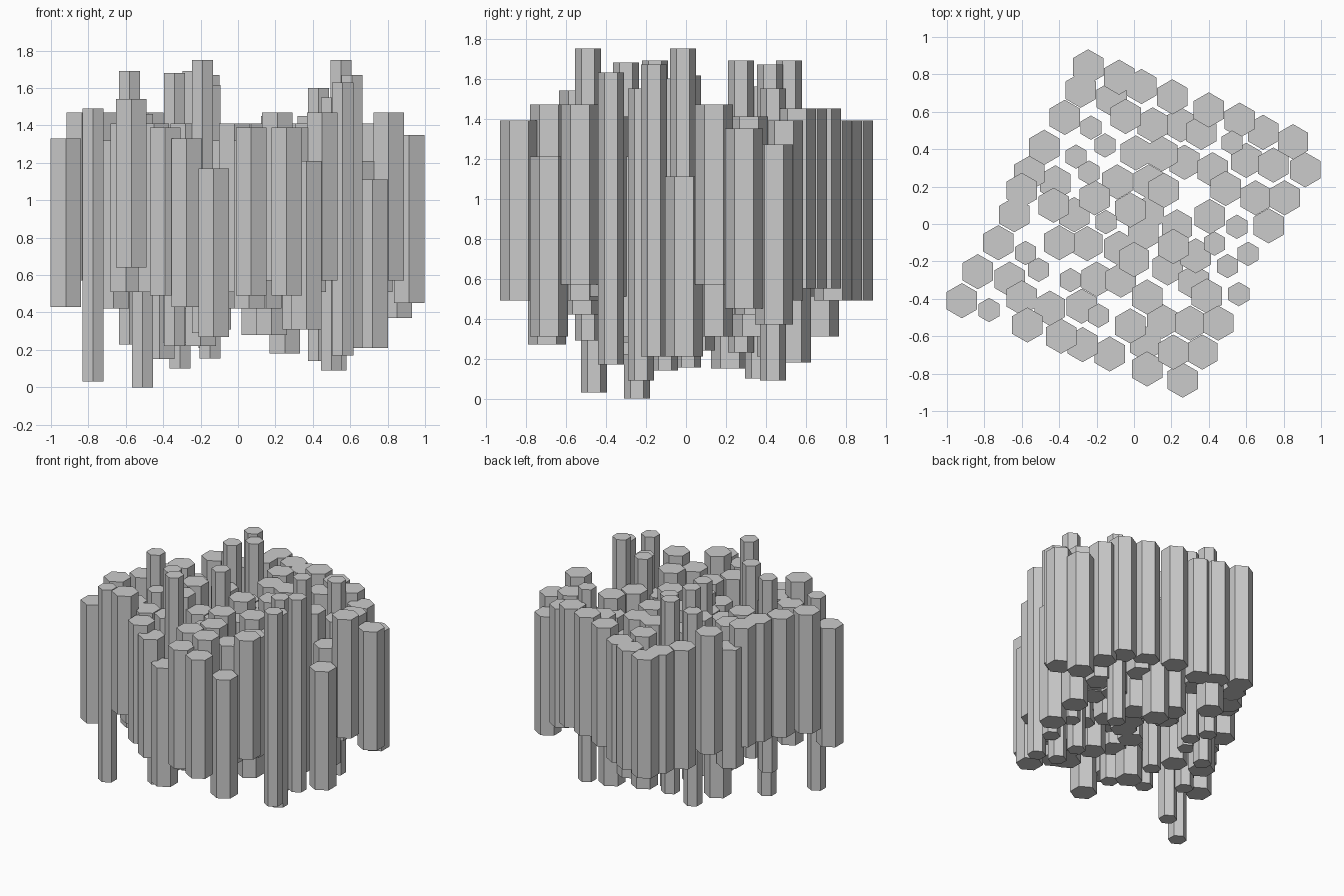
import bpy, bmesh
from mathutils import Matrix, Vector

WIDE, SLIM = (0.094, 0.90), (0.065, 1.46)   # (radius, length) of the two column kinds


def columns(name, kind, spots, base=None):
    """One mesh of upright hexagonal columns; spots are (x, y) or (x, y, base height)."""
    radius, length = kind
    bm = bmesh.new()
    for s in spots:
        z = s[2] if base is None else base
        geo = bmesh.ops.create_cone(bm, cap_ends=True, segments=6, radius1=radius,
                                    radius2=radius, depth=length)
        # the first vertex points along y, so flats face left and right
        v0 = geo["verts"][0].co
        if abs(v0.x) > 0.01 and max(abs(v.co.x) for v in geo["verts"]) > radius * 0.95:
            bmesh.ops.rotate(bm, verts=geo["verts"], matrix=Matrix.Rotation(0.5235988, 3, 'Z'))
        bmesh.ops.translate(bm, verts=geo["verts"], vec=Vector((s[0], s[1], z + length / 2)))
    mesh = bpy.data.meshes.new(name)
    bm.to_mesh(mesh)
    bm.free()
    ob = bpy.data.objects.new(name, mesh)
    bpy.context.collection.objects.link(ob)


# Outer rim, back edge
columns("back_rim_columns", WIDE, [
    (-.245, .84), (-.08, .785), (.04, .735), (-.285, .715), (.69, .49), (-.37, .57)], .49)
columns("back_rim_tall_columns", WIDE, [(.205, .68), (.40, .61), (.565, .555)], .55)

# Outer rim, right edge
columns("right_rim_columns", WIDE, [
    (.85, .44, .37), (.915, .29, .45), (.805, .14, .57), (.72, -.01, .21)])

# Outer rim, front edge
columns("front_rim_columns", WIDE, [
    (.26, -.835, .49), (.07, -.775, .49), (-.13, -.695, .27), (-.275, -.645, .43),
    (-.39, -.60, .49), (-.57, -.54, .64), (.365, -.685, .31), (.21, -.685, .57),
    (.45, -.53, .57), (.30, -.53, .49)])

# Outer rim, left edge
columns("left_rim_columns", WIDE, [
    (-.92, -.41, .43), (-.835, -.255, .57), (-.725, -.10, .57), (-.64, .05, .57),
    (-.60, .18, .57), (-.56, .27, .43), (-.48, .41, .57)])

# Slim long columns that stick out above and below
columns("slim_high_columns", SLIM, [
    (-.58, -.155, .23), (-.19, -.49, .29), (.55, -.015, .29), (.61, -.16, .21),
    (.43, -.105, .14), (.56, -.375, .17), (-.34, -.30, .22), (-.24, .275, .23),
    (-.155, .42, .21), (-.23, .515, .23)])
columns("slim_hanging_columns", SLIM, [
    (.50, -.225, .09), (.525, .435, .09), (-.31, .36, .10), (-.15, .01, .155),
    (-.51, -.245, .0), (-.775, -.46, .03)])

# Inner columns, low, middle and high
columns("inner_low_columns", WIDE, [
    (-.42, .22, .15), (.25, .53, .18), (.10, .53, .28), (-.12, .67, .31), (-.32, .05, .24),
    (.18, -.235, .28), (.32, -.31, .31), (-.20, -.295, .22), (.27, .33, .31), (.65, .14, .31)])
columns("inner_middle_columns", WIDE, [
    (-.09, .225), (.08, .225), (.08, .06), (.23, -.015), (-.25, -.105), (-.08, -.13),
    (.05, -.05), (.33, -.17), (-.665, -.295), (-.07, -.30), (.06, -.64), (.15, -.52),
    (.42, .29), (.60, .34)], .42)
columns("inner_high_columns", WIDE, [
    (-.045, .575), (.36, .49), (.745, .315), (.01, .38), (.15, .375), (.49, .19),
    (.16, .18), (.405, .04), (-.21, .14), (-.43, .10), (-.02, .075), (-.40, -.10),
    (.0, -.19), (.21, -.12), (.39, -.385), (-.60, -.395), (-.45, -.45), (-.28, -.44),
    (-.02, -.545), (.07, -.39)], .51)
